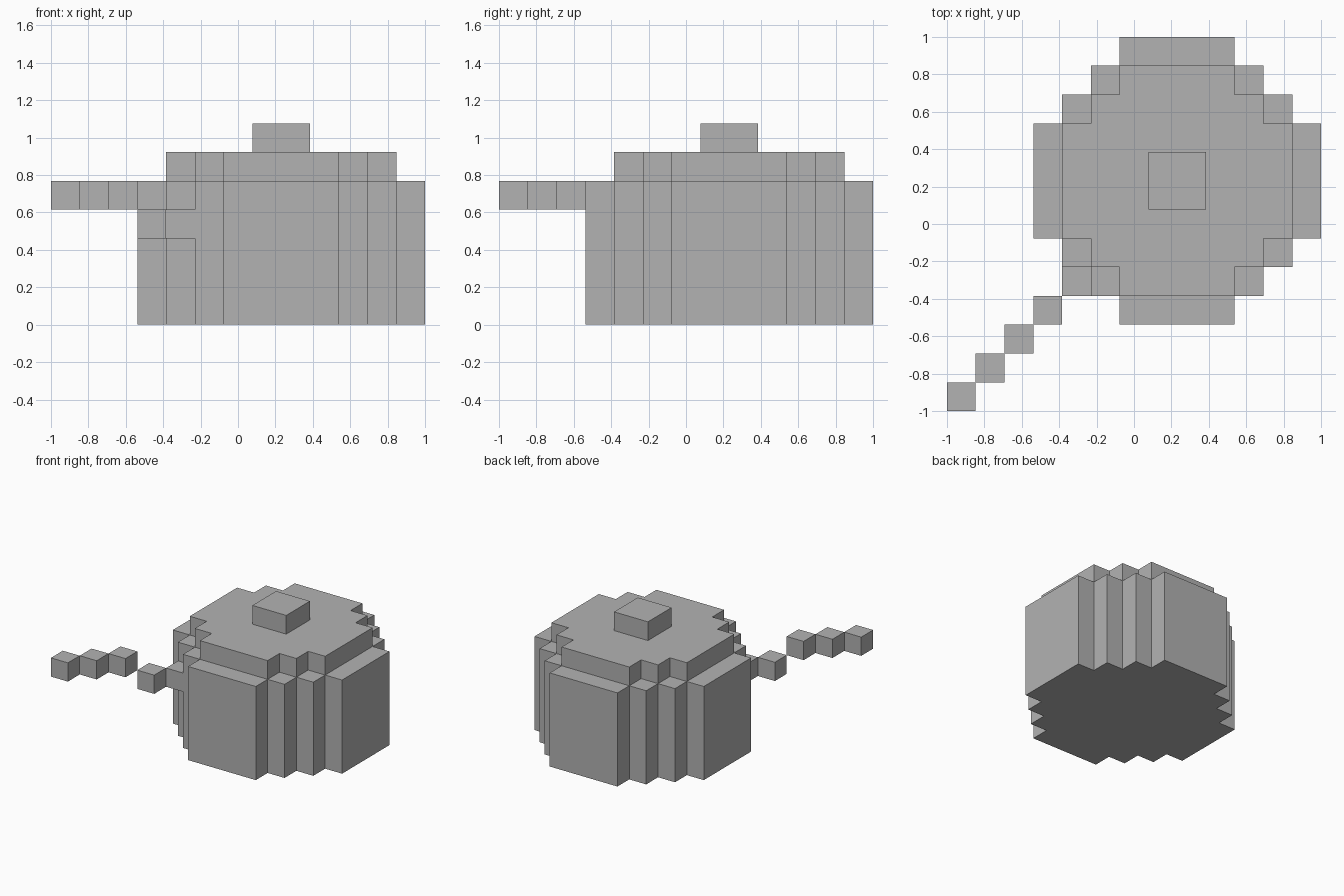
import bpy
import bmesh
from mathutils import Matrix, Vector

cube = bpy.data.objects.get("Cube")
if cube:
    bpy.data.objects.remove(cube, do_unlink=True)

U = 2 / 13                      # size of one block
CENTRE = Vector((1.5, 1.5, 0))  # pot axis, in blocks

# One plain grey for everything
grey = bpy.data.materials.new("plain_grey")
grey.use_nodes = True
colour = (0.448, 0.448, 0.448, 1)
grey.diffuse_color = colour
grey.node_tree.nodes["Principled BSDF"].inputs["Base Color"].default_value = colour


def finish(name, bm):
    """Scale from blocks to units and link the part."""
    bmesh.ops.recalc_face_normals(bm, faces=bm.faces[:])
    bm.transform(Matrix.Scale(U, 4))
    mesh = bpy.data.meshes.new(name)
    bm.to_mesh(mesh)
    bm.free()
    mesh.materials.append(grey)
    bpy.context.collection.objects.link(bpy.data.objects.new(name, mesh))


def stepped_outline(radius, half_side):
    """Stair-stepped round: one quarter turned four times."""
    x, y = radius, half_side
    quarter = [(x, y)]
    while x > half_side:
        x -= 1
        quarter.append((x, y))
        y += 1
        quarter.append((x, y))
    points = []
    for _ in range(4):
        points += quarter
        quarter = [(-b, a) for a, b in quarter]
    return points


def prism(name, radius, half_side, bottom, top):
    bm = bmesh.new()
    verts = [bm.verts.new(CENTRE + Vector((x, y, bottom)))
             for x, y in stepped_outline(radius, half_side)]
    base = bm.faces.new(verts)
    extruded = bmesh.ops.extrude_face_region(bm, geom=[base], use_keep_orig=True)
    raised = [g for g in extruded["geom"] if isinstance(g, bmesh.types.BMVert)]
    bmesh.ops.translate(bm, vec=(0, 0, top - bottom), verts=raised)
    finish(name, bm)


# Pot body, lid and knob
prism("pot_body", 5, 2, 0, 5)
prism("pot_lid", 4, 2, 5, 6)
prism("lid_knob", 1, 1, 6, 7)

# Diagonal handle: blocks corner to corner, the outer three one level higher
for i in range(5):
    bm = bmesh.new()
    bmesh.ops.create_cube(bm, size=1)
    corner = i - 6
    level = 4.5 if i < 3 else 3.5
    bmesh.ops.translate(bm, vec=(corner, corner, level), verts=bm.verts[:])
    finish(f"handle_block_{i + 1}", bm)
